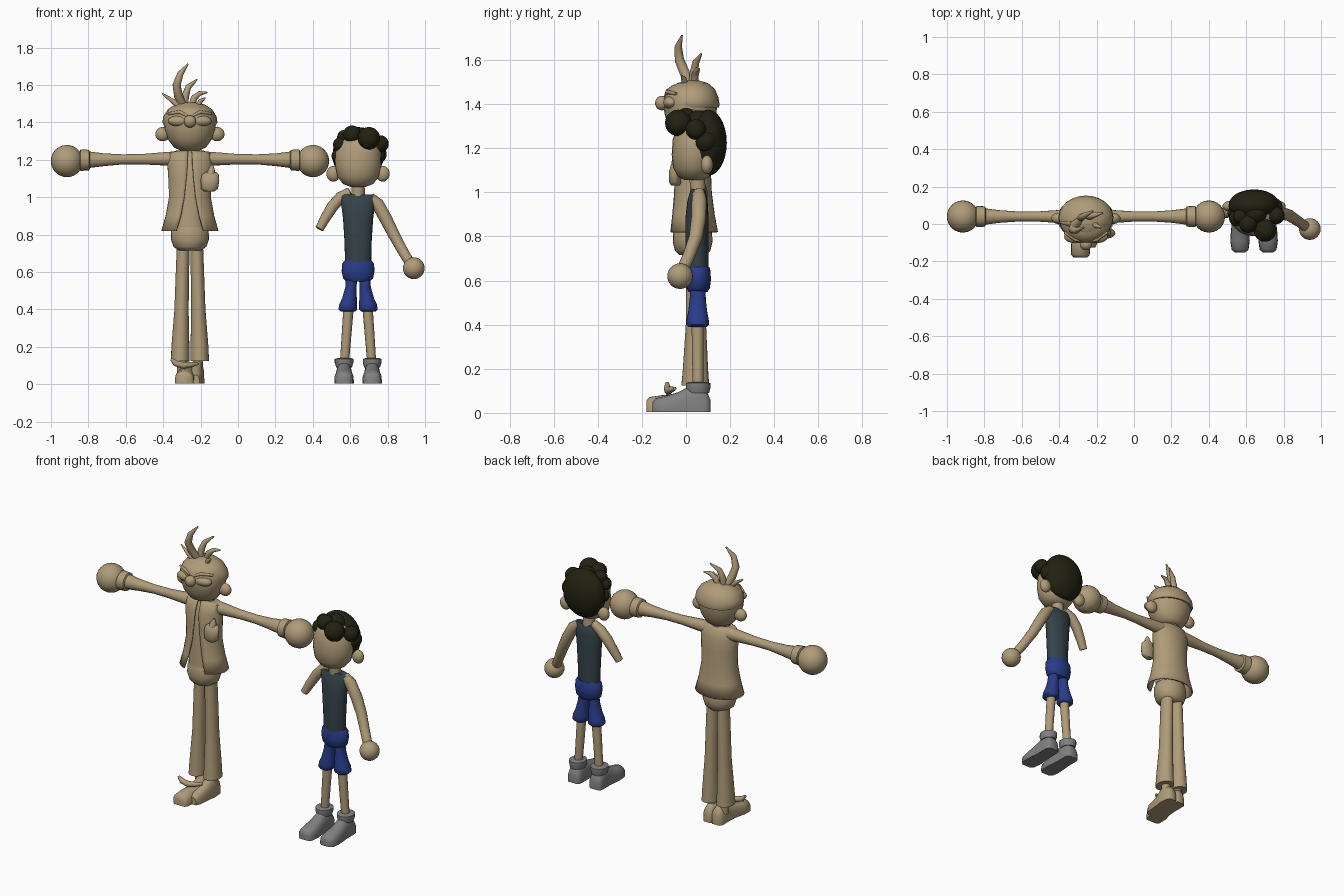
import bpy, bmesh, math
from mathutils import Vector


def material(name, rgb):
    m = bpy.data.materials.new(name)
    m.diffuse_color = (*rgb, 1)
    return m


TAN = material("tan", (0.43, 0.33, 0.19))
HAIR = material("black hair", (0.016, 0.016, 0.006))
VEST = material("slate", (0.036, 0.056, 0.068))
BLUE = material("blue", (0.022, 0.045, 0.25))
GREY = material("grey", (0.22, 0.22, 0.22))


def finish(name, bm, mat, angle=50):
    bmesh.ops.recalc_face_normals(bm, faces=bm.faces)
    me = bpy.data.meshes.new(name)
    bm.to_mesh(me)
    bm.free()
    me.materials.append(mat)
    ob = bpy.data.objects.new(name, me)
    bpy.context.collection.objects.link(ob)
    bpy.ops.object.select_all(action='DESELECT')
    ob.select_set(True)
    bpy.context.view_layer.objects.active = ob
    bpy.ops.object.shade_smooth_by_angle(angle=math.radians(angle))
    return ob


def ball(name, loc, size, mat):
    bm = bmesh.new()
    bmesh.ops.create_uvsphere(bm, u_segments=24, v_segments=14, radius=1)
    for v in bm.verts:
        v.co = Vector(c * s for c, s in zip(v.co, size)) + Vector(loc)
    return finish(name, bm, mat)


def skin(name, rings, mat, closed=True, angle=50):
    """Bridge equal-sized rings of points; closed rings get end caps."""
    bm = bmesh.new()
    vs = [[bm.verts.new(p) for p in r] for r in rings]
    n = len(vs[0])
    for a, b in zip(vs, vs[1:]):
        for i in range(n if closed else n - 1):
            j = (i + 1) % n
            bm.faces.new((a[i], a[j], b[j], b[i]))
    if closed:
        bm.faces.new(vs[0])
        bm.faces.new(vs[-1])
    return finish(name, bm, mat, angle)


def loft(name, rows, mat, n=24):
    """Stack ellipses given as (z, cx, cy, rx, ry)."""
    rings = [[(cx + rx * math.cos(math.tau * i / n), cy + ry * math.sin(math.tau * i / n), z)
              for i in range(n)] for z, cx, cy, rx, ry in rows]
    return skin(name, rings, mat)


def tube(name, pts, mat, n=14):
    """Round tube through (x, y, z, radius)."""
    ps = [Vector(p[:3]) for p in pts]
    rings = []
    for i, p in enumerate(ps):
        t = (ps[min(i + 1, len(ps) - 1)] - ps[max(i - 1, 0)]).normalized()
        u = t.cross(Vector((0.1, 1, 0.05))).normalized()
        w = t.cross(u)
        rings.append([p + pts[i][3] * (u * math.cos(math.tau * k / n) + w * math.sin(math.tau * k / n))
                      for k in range(n)])
    return skin(name, rings, mat)


def shoe(name, rows, mat):
    """Flat-soled shoe from rows of (x, y, half width, height)."""
    rings = []
    for x, y, w, h in rows:
        arc = [math.pi * k / 10 for k in range(11)]
        ring = [(x + w * math.cos(a), y, 0.02 + (h - 0.02) * math.sin(a) ** 0.7) for a in arc]
        rings.append(ring + [(x - w, y, 0.005), (x + w, y, 0.005)])
    return skin(name, rings, mat)


# ---------- Tall figure ----------
X = -0.257
loft("tall_head", [(1.25, X, .03, .05, .05), (1.265, X, .025, .085, .08), (1.31, X, .02, .118, .105),
                   (1.36, X, .02, .135, .118), (1.40, X, .02, .14, .122), (1.43, X, .02, .138, .12),
                   (1.465, X, .02, .12, .11), (1.487, X, .02, .085, .08), (1.5, X, .02, .03, .03)], TAN)
loft("tall_hair_cap", [(1.385, X, .035, .138, .115), (1.40, X, .035, .147, .117), (1.43, X, .035, .143, .112),
                       (1.47, X, .03, .118, .1), (1.495, X, .03, .08, .07), (1.507, X, .03, .03, .03)], TAN)
ball("tall_nose", (X, -.11, 1.405), (.033, .03, .033), TAN)
loft("tall_neck", [(1.21, X, .035, .05, .045), (1.28, X, .035, .048, .045)], TAN)
for s, side in ((-1, "left"), (1, "right")):
    ball("tall_ear_" + side, (X + s * .145, .03, 1.337), (.04, .03, .038), TAN)
    ball("tall_eye_" + side, (X + s * .055, -.068, 1.407), (.062, .035, .03), TAN)
    tube("tall_brow_" + side, [(X + s * .015, -.093, 1.435, .007), (X + s * .055, -.085, 1.455, .01),
                               (X + s * .115, -.045, 1.447, .007)], TAN, 8)
    # arm, cuff and round hand
    tube("tall_arm_" + side, [(X + s * d, .04, z, r) for d, z, r in
         ((.07, 1.205, .04), (.13, 1.205, .036), (.25, 1.203, .028), (.36, 1.202, .027),
          (.46, 1.2, .034), (.545, 1.2, .045))], TAN)
    tube("tall_cuff_" + side, [(X + s * d, .04, 1.198, r) for d, r in
         ((.535, .045), (.54, .055), (.585, .058), (.59, .045), (.61, .045))], TAN)
    ball("tall_hand_" + side, (X + s * .658, .04, 1.193), (.086, .086, .086), TAN)
    # flared trouser leg
    loft("tall_trouser_" + side, [(.125, X + s * .052, .042, .05, .063), (.2, X + s * .051, .043, .048, .057),
                                  (.4, X + s * .045, .045, .038, .046), (.75, X + s * .036, .045, .034, .042)], TAN)

# hair strands
strands = [[(-.29, .02, 1.48, .02), (-.318, -.005, 1.54, .024), (-.328, -.03, 1.6, .022),
            (-.308, -.035, 1.66, .017), (-.268, -.018, 1.712, .004)],
           [(-.285, .03, 1.48, .018), (-.282, .035, 1.54, .02), (-.265, .045, 1.59, .016), (-.218, .07, 1.63, .004)],
           [(-.25, .04, 1.48, .016), (-.235, .04, 1.53, .018), (-.205, .05, 1.555, .013), (-.165, .06, 1.56, .004)],
           [(-.31, .0, 1.48, .014), (-.35, .0, 1.515, .013), (-.405, .01, 1.553, .004)],
           [(-.22, .0, 1.475, .014), (-.2, -.01, 1.515, .013), (-.175, -.02, 1.53, .004)]]
for i, pts in enumerate(strands):
    tube(f"tall_hair_strand_{i}", pts, TAN, 10)

# shirt, hips and open jacket
loft("tall_shirt", [(.84, X, .03, .092, .085), (.95, X, .03, .088, .078), (1.1, X, .03, .09, .075),
                    (1.2, X, .035, .085, .06), (1.245, X, .035, .05, .04)], TAN)
loft("tall_hips", [(.715, X, .03, .06, .06), (.735, X, .03, .088, .08), (.775, X, .03, .102, .09),
                   (.82, X, .03, .1, .088), (.86, X, .03, .08, .075)], TAN)
rings = []
for z, rx, ry, gap in ((.82, .153, .115, .5), (.9, .13, .1, .4), (1.0, .112, .087, .28), (1.1, .116, .083, .17),
                       (1.18, .121, .077, .11), (1.235, .112, .058, .11), (1.25, .07, .042, .12)):
    a0, a1 = -math.pi / 2 + gap, 1.5 * math.pi - gap
    rings.append([(X + rx * math.cos(a0 + (a1 - a0) * i / 28),
                   .03 + ry * math.sin(a0 + (a1 - a0) * i / 28), z) for i in range(29)])
jacket = skin("tall_jacket", rings, TAN, closed=False)
mod = jacket.modifiers.new("thickness", 'SOLIDIFY')
mod.thickness = 0.008
# chest ornament
loft("tall_chest_ornament", [(1.03, -.153, -.048, .025, .018), (1.045, -.152, -.05, .045, .027),
                             (1.09, -.15, -.05, .05, .028), (1.12, -.148, -.045, .045, .025),
                             (1.135, -.145, -.04, .028, .016)], TAN)
tube("tall_chest_tab", [(-.15, -.05, 1.1, .022), (-.142, -.045, 1.14, .02), (-.138, -.04, 1.17, .008)], TAN)

# feet, the left one stretched forward, and the loose curl on top
shoe("tall_foot_left", [(-.285, -.18, .035, .055), (-.287, -.165, .05, .072), (-.285, -.11, .052, .08),
                        (-.275, -.04, .045, .088), (-.275, .03, .042, .125), (-.28, .09, .038, .1),
                        (-.28, .105, .025, .07)], TAN)
shoe("tall_foot_right", [(-.232, -.125, .025, .05), (-.23, -.1, .036, .07), (-.225, -.03, .036, .09),
                         (-.22, .03, .04, .135), (-.22, .09, .035, .1), (-.22, .105, .022, .06)], TAN)
tube("tall_foot_curl", [(-.357, -.085, .135, .008), (-.335, -.085, .112, .016), (-.295, -.08, .1, .018),
                        (-.25, -.07, .105, .015), (-.215, -.05, .11, .008)], TAN, 10)
for s in (-1, 1):
    tube("tall_ankle", [(X + s * .04, .045, .06, .028), (X + s * .045, .045, .16, .028)], TAN)

# ---------- Small figure ----------
B = 0.642
loft("boy_head", [(1.055, B, .035, .04, .04), (1.07, B, .035, .08, .07), (1.11, B, .035, .112, .093),
                  (1.17, B, .035, .124, .1), (1.24, B, .04, .122, .1), (1.3, B, .045, .1, .085),
                  (1.335, B, .05, .05, .05)], TAN)
for s, side in ((-1, "left"), (1, "right")):
    ball("boy_ear_" + side, (B + s * .132, .095, 1.125), (.037, .028, .042), TAN)
loft("boy_neck", [(.99, B, .055, .037, .035), (1.08, B, .05, .035, .035)], TAN)
# curly hair: back mass plus front curls
ball("boy_hair_back", (B, .1, 1.225), (.137, .085, .15), HAIR)
for i, (x, y, z, r) in enumerate(((.61, .0, 1.335, .048), (.7, -.035, 1.315, .06), (.76, .045, 1.285, .046),
                                  (.55, .03, 1.28, .042), (.65, .06, 1.31, .062), (.57, .04, 1.32, .04),
                                  (.535, .06, 1.22, .035), (.745, .09, 1.23, .05))):
    ball(f"boy_hair_curl_{i}", (x, y, z), (r, r, r), HAIR)

# vest and shorts
loft("boy_vest", [(.64, B, .052, .07, .05), (.75, B, .05, .072, .052), (.88, B, .05, .08, .053),
                  (.96, B, .052, .09, .046), (1.005, B, .055, .098, .036), (1.015, B, .055, .085, .03)], VEST)
loft("boy_shorts_waist", [(.548, B, .055, .06, .042), (.565, B, .055, .08, .053), (.605, B, .055, .088, .058),
                          (.645, B, .055, .085, .056), (.662, B, .055, .072, .05)], BLUE)
for s, side in ((-1, "left"), (1, "right")):
    loft("boy_shorts_leg_" + side, [(.39, B + s * .055, .053, .04, .042), (.4, B + s * .055, .053, .05, .051),
                                    (.425, B + s * .053, .053, .048, .05), (.46, B + s * .046, .053, .039, .043),
                                    (.52, B + s * .038, .053, .03, .036), (.58, B + s * .034, .053, .03, .034)], BLUE)
    tube("boy_shin_" + side, [(B + s * .05, .053, .42, .028), (B + s * .062, .053, .26, .026),
                              (B + s * .074, .055, .1, .024)], TAN)
    f = B + s * .075
    shoe("boy_shoe_" + side, [(f, -.152, .028, .05), (f, -.138, .045, .066), (f, -.09, .052, .078),
                              (f, -.04, .049, .092), (f, .005, .044, .115), (f, .04, .044, .125),
                              (f, .08, .044, .115), (f, .1, .04, .085), (f, .11, .028, .06)], GREY)
    loft("boy_shoe_collar_" + side, [(.09, f, .055, .042, .05), (.115, f, .055, .05, .056),
                                     (.135, f, .055, .05, .055), (.14, f, .055, .035, .04)], GREY)

# arms: one with a round hand, the other ending at the wrist
tube("boy_arm_right", [(.705, .058, 1.0, .026), (.745, .06, .965, .034), (.79, .058, .885, .034),
                       (.833, .045, .8, .031), (.885, .01, .705, .028), (.925, -.02, .64, .027)], TAN)
ball("boy_hand_right", (.94, -.027, .62), (.058, .058, .058), TAN)
tube("boy_arm_left", [(.6, .065, 1.03, .024), (.55, .068, 1.0, .031), (.505, .065, .95, .031),
                      (.465, .055, .885, .027), (.435, .045, .83, .023)], TAN)
